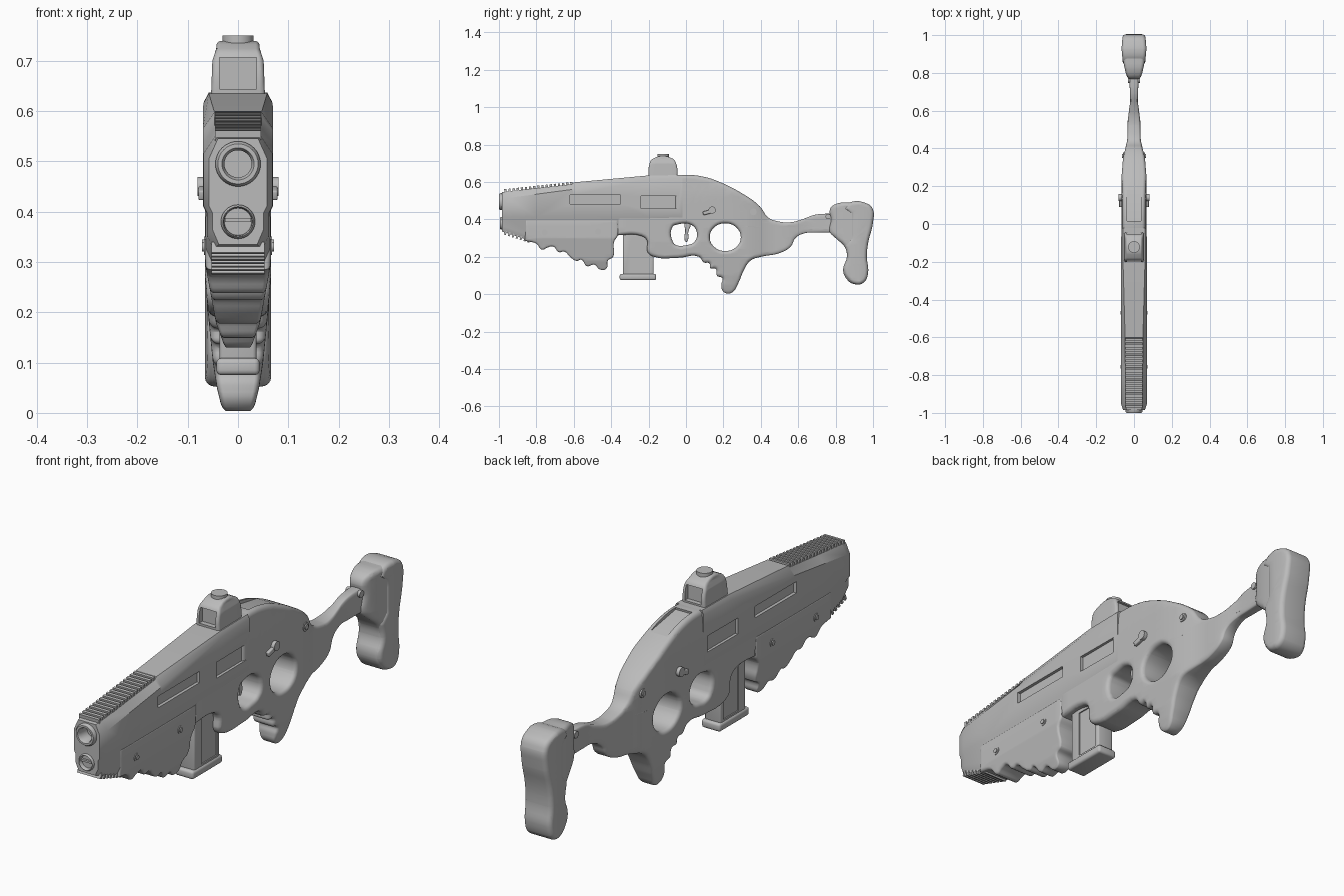
import bpy, bmesh, math
from mathutils import Matrix, Vector

cube = bpy.data.objects.get("Cube")
if cube:
    bpy.data.objects.remove(cube)

grey = bpy.data.materials.new("matte_grey")
grey.use_nodes = True
grey.diffuse_color = (0.5, 0.5, 0.5, 1)
grey.node_tree.nodes["Principled BSDF"].inputs["Base Color"].default_value = (0.5, 0.5, 0.5, 1)
parts = []


def finish(name, bm):
    bmesh.ops.recalc_face_normals(bm, faces=bm.faces)
    mesh = bpy.data.meshes.new(name)
    bm.to_mesh(mesh)
    bm.free()
    mesh.materials.clear()
    mesh.materials.append(grey)
    ob = bpy.data.objects.new(name, mesh)
    bpy.context.scene.collection.objects.link(ob)
    parts.append(ob)
    return ob


def evaluated_mesh(ob):
    bpy.context.view_layer.update()
    graph = bpy.context.evaluated_depsgraph_get()
    return bpy.data.meshes.new_from_object(ob.evaluated_get(graph))


def stations(t, table):
    """Linear interpolation through (position, value) pairs."""
    for (a, va), (b, vb) in zip(table, table[1:]):
        if t <= b:
            return va + (vb - va) * max(0, (t - a) / (b - a))
    return table[-1][1]


def slab(name, outlines, half, bevel, width=None):
    """Side outlines (y, z[, corner]) thickened along x; later outlines are holes."""
    curve = bpy.data.curves.new(name, 'CURVE')
    curve.dimensions, curve.fill_mode = '2D', 'BOTH'
    curve.extrude, curve.bevel_depth, curve.offset = half - bevel, bevel, -bevel
    curve.bevel_resolution, curve.resolution_u = 3, 5
    for outline in outlines:
        spline = curve.splines.new('BEZIER')
        spline.bezier_points.add(len(outline) - 1)
        spline.use_cyclic_u = True
        for p, o in zip(spline.bezier_points, outline):
            p.co = (o[0], o[1], 0)
            p.handle_left_type = p.handle_right_type = 'VECTOR' if len(o) > 2 else 'AUTO'
    temp = bpy.data.objects.new(name + "_curve", curve)
    bpy.context.scene.collection.objects.link(temp)
    mesh = evaluated_mesh(temp)
    bpy.data.objects.remove(temp)
    bm = bmesh.new()
    bm.from_mesh(mesh)
    bpy.data.meshes.remove(mesh)
    bmesh.ops.remove_doubles(bm, verts=bm.verts, dist=0.0002)
    for v in bm.verts:
        v.co = (v.co.z, v.co.x, v.co.y)
    if width:
        for axis, low, count in ((1, -1, 50), (2, 0, 18)):
            for i in range(count):
                co, no = Vector(), Vector()
                co[axis], no[axis] = low + 0.0401 * i, 1
                bmesh.ops.bisect_plane(bm, geom=bm.verts[:] + bm.edges[:] + bm.faces[:],
                                       plane_co=co, plane_no=no)
        for v in bm.verts:
            v.co.x *= width(v.co.y, v.co.z) / half
    return finish(name, bm)


def add_box(bm, centre, size, tilt=0):
    m = Matrix.Translation(centre) @ Matrix.Rotation(tilt, 4, 'X') @ Matrix.Diagonal((*size, 1))
    bmesh.ops.create_cube(bm, size=1, matrix=m)


def box(name, centre, size, bevel=0, tilt=0):
    bm = bmesh.new()
    add_box(bm, centre, size, tilt)
    if bevel:
        bmesh.ops.bevel(bm, geom=bm.edges[:], offset=bevel, segments=3, profile=0.5, affect='EDGES')
    return finish(name, bm)


def rod(name, centre, radius, length, axis='X', sides=24):
    bm = bmesh.new()
    turn = {'X': Matrix.Rotation(math.pi / 2, 4, 'Y'), 'Y': Matrix.Rotation(math.pi / 2, 4, 'X'),
            'Z': Matrix.Identity(4)}[axis]
    bmesh.ops.create_cone(bm, cap_ends=True, segments=sides, radius1=radius, radius2=radius,
                          depth=length, matrix=Matrix.Translation(centre) @ turn)
    return finish(name, bm)


def lathe(name, profile, z):
    """Spin (radius, y) points about a lengthwise axis at height z."""
    bm = bmesh.new()
    verts = [bm.verts.new((r, y, z)) for r, y in profile]
    edges = [bm.edges.new(pair) for pair in zip(verts, verts[1:])]
    bmesh.ops.spin(bm, geom=verts + edges, cent=(0, 0, z), axis=(0, 1, 0),
                   angle=math.tau, steps=32, use_merge=True)
    bmesh.ops.remove_doubles(bm, verts=bm.verts, dist=0.0002)
    return finish(name, bm)


def carve(ob, cutters):
    for c in cutters:
        mod = ob.modifiers.new("cut", 'BOOLEAN')
        mod.operation, mod.solver, mod.object = 'DIFFERENCE', 'EXACT', c
    mesh = evaluated_mesh(ob)
    ob.modifiers.clear()
    ob.data = mesh
    for c in cutters:
        parts.remove(c)
        bpy.data.objects.remove(c)


# Front housing, lofted along the length: y, half width, top half width, shoulder, top, bottom
sections = [(-0.985, 0.058, 0.040, 0.505, 0.545, 0.335), (-0.95, 0.069, 0.045, 0.515, 0.551, 0.325),
            (-0.80, 0.070, 0.046, 0.535, 0.567, 0.275), (-0.61, 0.070, 0.047, 0.56, 0.588, 0.30),
            (-0.60, 0.070, 0.047, 0.565, 0.598, 0.30), (-0.20, 0.069, 0.058, 0.615, 0.635, 0.33),
            (-0.02, 0.067, 0.058, 0.62, 0.637, 0.40)]
bm = bmesh.new()
rings = []
for y, w, t, shoulder, top, low in sections:
    half = [(t, top), (w, shoulder), (w, 0.412), (w - 0.007, 0.398), (w - 0.007, low + 0.03), (w - 0.02, low)]
    loop = half + [(-x, z) for x, z in reversed(half)]
    rings.append([bm.verts.new((x, y, max(z, low))) for x, z in loop])
for a, b in zip(rings, rings[1:]):
    for i in range(len(a)):
        j = (i + 1) % len(a)
        bm.faces.new((a[i], a[j], b[j], b[i]))
bm.faces.new(rings[0])
bm.faces.new(rings[-1])
housing = finish("front_housing", bm)
cutters = [rod("bore_cut", (0, -0.98, 0.495), 0.04, 0.08, 'Y'), rod("lower_cut", (0, -0.98, 0.38), 0.031, 0.05, 'Y')]
for s in (-1, 1):
    cutters += [box("long_window_cut", (s * 0.075, -0.485, 0.507), (0.036, 0.27, 0.047)),
                box("short_window_cut", (s * 0.075, -0.14, 0.492), (0.036, 0.2, 0.066))]
carve(housing, cutters)

# Muzzle rings
lathe("barrel_muzzle", [(0, -0.945), (0.027, -0.945), (0.027, -0.99), (0.032, -1.0),
                        (0.040, -1.0), (0.045, -0.992), (0.045, -0.97)], 0.495)
lathe("lower_lamp", [(0, -0.978), (0.027, -0.978), (0.028, -0.99), (0.030, -0.995),
                     (0.034, -0.989), (0.034, -0.965)], 0.38)
box("lamp_bar", (0, -0.98, 0.383), (0.052, 0.014, 0.008))


# Grip ridges above and below the nose
def ridges(name, count, start, end, size):
    bm = bmesh.new()
    tilt = math.atan2(end[1] - start[1], end[0] - start[0])
    for i in range(count):
        f = i / (count - 1)
        add_box(bm, (0, start[0] + (end[0] - start[0]) * f, start[1] + (end[1] - start[1]) * f), size, tilt)
    finish(name, bm)


ridges("top_ridges", 17, (-0.965, 0.55), (-0.612, 0.588), (0.092, 0.012, 0.024))
ridges("bottom_ridges", 7, (-0.965, 0.328), (-0.84, 0.287), (0.106, 0.010, 0.022))

# Rear receiver, trigger guard, thumbhole grip and stock neck in one outline
receiver_outline = [
    (-0.06, 0.632, 1), (0.0, 0.638), (0.1, 0.627), (0.18, 0.6), (0.29, 0.545), (0.395, 0.47), (0.44, 0.41),
    (0.5, 0.388), (0.56, 0.385), (0.62, 0.40), (0.69, 0.425), (0.82, 0.43, 1), (0.82, 0.33, 1), (0.7, 0.33),
    (0.63, 0.325), (0.585, 0.3), (0.56, 0.255), (0.5, 0.22), (0.4, 0.2), (0.345, 0.18), (0.31, 0.13),
    (0.28, 0.06), (0.25, 0.012), (0.22, 0.004), (0.195, 0.02), (0.19, 0.055), (0.195, 0.085), (0.165, 0.1),
    (0.16, 0.135), (0.13, 0.14), (0.125, 0.165), (0.095, 0.17), (0.07, 0.2), (-0.04, 0.195), (-0.17, 0.2),
    (-0.205, 0.225), (-0.21, 0.29), (-0.24, 0.312), (-0.37, 0.315, 1), (-0.37, 0.43, 1), (-0.06, 0.43, 1)]
trigger_hole = [(-0.07, 0.28), (-0.072, 0.36), (-0.05, 0.372), (0.03, 0.37), (0.058, 0.33), (0.045, 0.28), (0, 0.262), (-0.05, 0.262)]
thumb_hole = [(0.21 + 0.083 * math.cos(a * math.pi / 4), 0.305 + 0.074 * math.sin(a * math.pi / 4)) for a in range(8)]


def receiver_width(y, z):
    along = stations(y, [(-0.4, 0.066), (0.25, 0.066), (0.35, 0.058), (0.44, 0.036), (0.55, 0.033), (0.65, 0.02), (0.76, 0.024), (0.82, 0.03)])
    up = stations(z, [(0, 0.03), (0.05, 0.042), (0.1, 0.05), (0.2, 0.06), (0.28, 0.066), (0.54, 0.066), (0.64, 0.058)])
    return min(along, up)


receiver = slab("receiver", [receiver_outline, trigger_hole, thumb_hole], 0.066, 0.018, receiver_width)
carve(receiver, [box("top_panel_cut", (0, 0.125, 0.63), (0.076, 0.22, 0.04), 0, -0.17)])
slab("trigger", [[(-0.005, 0.38), (0.02, 0.38), (0.012, 0.33), (0.012, 0.295), (0, 0.28), (-0.008, 0.3), (-0.004, 0.34)]], 0.012, 0.003)

# Scalloped fore grip
fore_outline = [
    (-0.86, 0.40, 1), (-0.86, 0.285, 1), (-0.80, 0.27), (-0.77, 0.238), (-0.74, 0.25), (-0.71, 0.255), (-0.68, 0.225),
    (-0.65, 0.228), (-0.62, 0.2), (-0.585, 0.178), (-0.56, 0.185), (-0.53, 0.15), (-0.49, 0.158), (-0.46, 0.132),
    (-0.425, 0.138), (-0.418, 0.18), (-0.39, 0.2), (-0.385, 0.28), (-0.365, 0.315), (-0.365, 0.40, 1)]
slab("fore_grip", [fore_outline], 0.066, 0.01,
     lambda y, z: stations(z, [(0.13, 0.026), (0.18, 0.044), (0.24, 0.055), (0.3, 0.066), (0.4, 0.064)]))

# Magazine with recessed sides and foot
magazine = box("magazine", (0, -0.255, 0.22), (0.074, 0.165, 0.26), 0.008)
carve(magazine, [box("magazine_cut", (s * 0.04, -0.24, 0.21), (0.016, 0.1, 0.19)) for s in (-1, 1)])
box("magazine_foot", (0, -0.257, 0.092), (0.086, 0.195, 0.034), 0.01)

# Shoulder stock with a thicker rear shell
rear_edge = [(0.965, 0.484), (0.994, 0.455), (0.994, 0.38), (0.968, 0.27), (0.962, 0.2), (0.968, 0.11), (0.945, 0.062), (0.9, 0.054), (0.86, 0.08)]


def stock_width(y, z):
    return stations(y, [(0.75, 0.026), (0.8, 0.044), (0.85, 0.055), (0.93, 0.062), (1, 0.056)])


slab("stock", [[(0.77, 0.455), (0.8, 0.482), (0.88, 0.49)] + rear_edge +
               [(0.84, 0.13), (0.86, 0.2), (0.85, 0.25), (0.80, 0.30), (0.768, 0.335), (0.775, 0.4)]],
     0.06, 0.02, stock_width)
slab("butt_shell", [[(0.845, 0.455, 1), (0.87, 0.488)] + [(y + 0.005, z) for y, z in rear_edge] +
                    [(0.842, 0.13), (0.862, 0.2), (0.85, 0.262, 1), (0.88, 0.30, 1), (0.88, 0.43, 1)]],
     0.06, 0.018, lambda y, z: stock_width(y, z) + 0.004)

# Sight with recessed windows at both ends
sight = slab("sight", [[(-0.2, 0.615, 1), (-0.197, 0.69), (-0.178, 0.724), (-0.07, 0.724), (-0.05, 0.69), (-0.046, 0.615, 1)]],
             0.053, 0.01, lambda y, z: stations(z, [(0.62, 0.054), (0.7, 0.051), (0.725, 0.043)]))
carve(sight, [box("window_cut", (0, y, 0.675), (0.074, 0.04, 0.062)) for y in (-0.2, -0.045)])
rod("sight_knob", (0, -0.122, 0.735), 0.031, 0.03, 'Z')

# Side catches, pins and screws on both sides
rod("stock_pin", (0, 0.76, 0.415), 0.014, 0.066)
for y, z, r, half in ((0.36, 0.44, 0.018, 0.059), (-0.755, 0.33, 0.016, 0.068), (-0.47, 0.335, 0.016, 0.068)):
    rod("screw_collar", (0, y, z), r, half * 2)
    rod("screw_head", (0, y, z), r * 0.6, half * 2 + 0.008, sides=12)
for s in (-1, 1):
    side = "left" if s > 0 else "right"
    rod(side + "_catch_pivot", (s * 0.07, 0.14, 0.45), 0.019, 0.022)
    box(side + "_catch_lever", (s * 0.07, 0.115, 0.438), (0.018, 0.05, 0.02), 0.004, 0.25)

# Smooth shading with sharp edges kept
bpy.ops.object.select_all(action='DESELECT')
for ob in parts:
    ob.select_set(True)
bpy.context.view_layer.objects.active = housing
bpy.ops.object.shade_smooth_by_angle(angle=math.radians(35))
